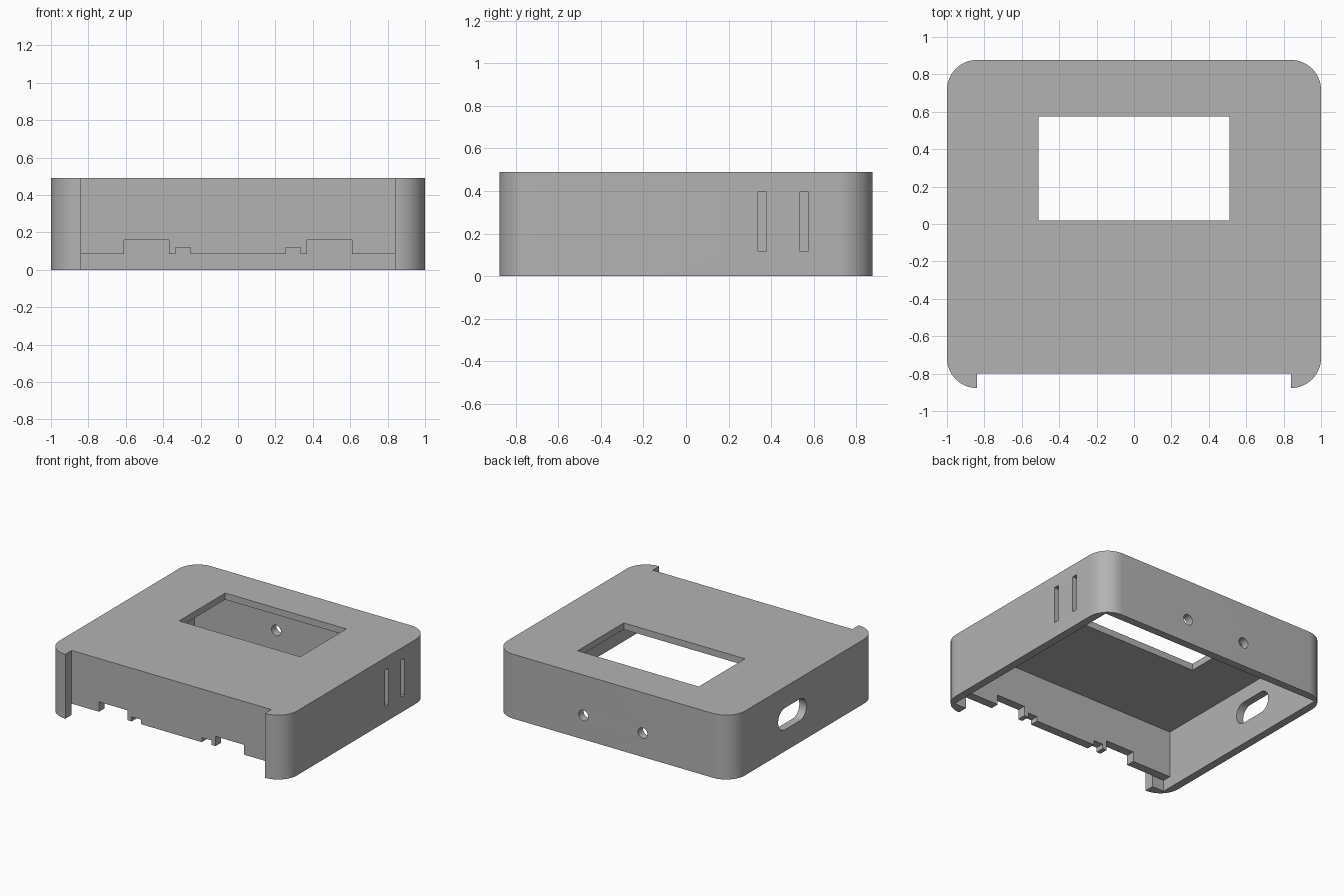
import bpy, bmesh, math

if "Cube" in bpy.data.objects:
    bpy.data.objects.remove(bpy.data.objects["Cube"], do_unlink=True)

GREY = (0.45, 0.45, 0.45, 1)
mat = bpy.data.materials.new("plain_grey")
mat.use_nodes = True
mat.diffuse_color = GREY
mat.node_tree.nodes["Principled BSDF"].inputs["Base Color"].default_value = GREY


def rounded_outline(w, h, r, steps):
    """Counter-clockwise rounded rectangle around the origin."""
    pts = []
    for i, (sx, sy) in enumerate([(1, 1), (-1, 1), (-1, -1), (1, -1)]):
        for k in range(steps + 1):
            a = math.pi / 2 * (i + k / steps)
            pts.append((sx * (w / 2 - r) + r * math.cos(a),
                        sy * (h / 2 - r) + r * math.sin(a)))
    return pts


def prism(name, pts, lo, hi, place=lambda u, v, d: (u, v, d)):
    """Extrude an outline from lo to hi; place maps it to the wanted axes."""
    bm = bmesh.new()
    rings = [[bm.verts.new(place(u, v, d)) for u, v in pts] for d in (lo, hi)]
    bm.faces.new(rings[0][::-1])
    bm.faces.new(rings[1])
    n = len(pts)
    for i in range(n):
        j = (i + 1) % n
        bm.faces.new((rings[0][i], rings[0][j], rings[1][j], rings[1][i]))
    bmesh.ops.recalc_face_normals(bm, faces=bm.faces)
    mesh = bpy.data.meshes.new(name)
    bm.to_mesh(mesh)
    bm.free()
    mesh.materials.append(mat)
    obj = bpy.data.objects.new(name, mesh)
    bpy.context.collection.objects.link(obj)
    return obj


def box(name, x, y, z):
    return prism(name, [(x[0], y[0]), (x[1], y[0]), (x[1], y[1]), (x[0], y[1])], *z)


def cut(target, cutter):
    mod = target.modifiers.new("cut", "BOOLEAN")
    mod.operation = "DIFFERENCE"
    mod.solver = "EXACT"
    mod.object = cutter
    bpy.context.view_layer.objects.active = target
    bpy.ops.object.modifier_apply(modifier=mod.name)
    bpy.data.objects.remove(cutter, do_unlink=True)


# Outer body with rounded upright corners
case = prism("enclosure_cover", rounded_outline(2, 1.754, 0.16, 16), 0, 0.49)

# Recessed front panel and hollow interior, open underneath
cut(case, box("front_recess", (-0.84, 0.84), (-1, -0.8), (-0.1, 0.6)))
cut(case, box("cavity", (-0.94, 0.94), (-0.735, 0.817), (-0.1, 0.44)))
cut(case, box("panel_gap", (-0.94, 0.94), (-0.803, -0.6), (-0.1, 0.085)))

# Connector notches in the lower edge of the front panel
for s in (-1, 1):
    for a, b, top in ((0.37, 0.61, 0.16), (0.255, 0.335, 0.12)):
        cut(case, box("notch", sorted((s * a, s * b)), (-0.9, -0.6), (-0.1, top)))

# Display window
cut(case, box("window", (-0.51, 0.51), (0.02, 0.575), (0.3, 0.6)))

# Two narrow slots in the left side
for y in (0.338, 0.534):
    cut(case, box("side_slot", (0.85, 1.1), (y, y + 0.041), (0.118, 0.396)))

# Rounded cable opening in the right side
cut(case, prism("cable_opening", rounded_outline(0.34, 0.165, 0.08, 8), -1.1, -0.85,
                lambda u, v, d: (d, u + 0.15, v + 0.247)))

# Round holes in the back
for x in (-0.25, 0.25):
    cut(case, prism("back_hole", rounded_outline(0.08, 0.08, 0.0399, 6), 0.7, 1,
                    lambda u, v, d: (u + x, d, v + 0.182)))

# Smooth the rounded parts and keep hard edges
bpy.ops.object.select_all(action="DESELECT")
case.select_set(True)
bpy.context.view_layer.objects.active = case
bpy.ops.object.shade_smooth_by_angle(angle=math.radians(30))
